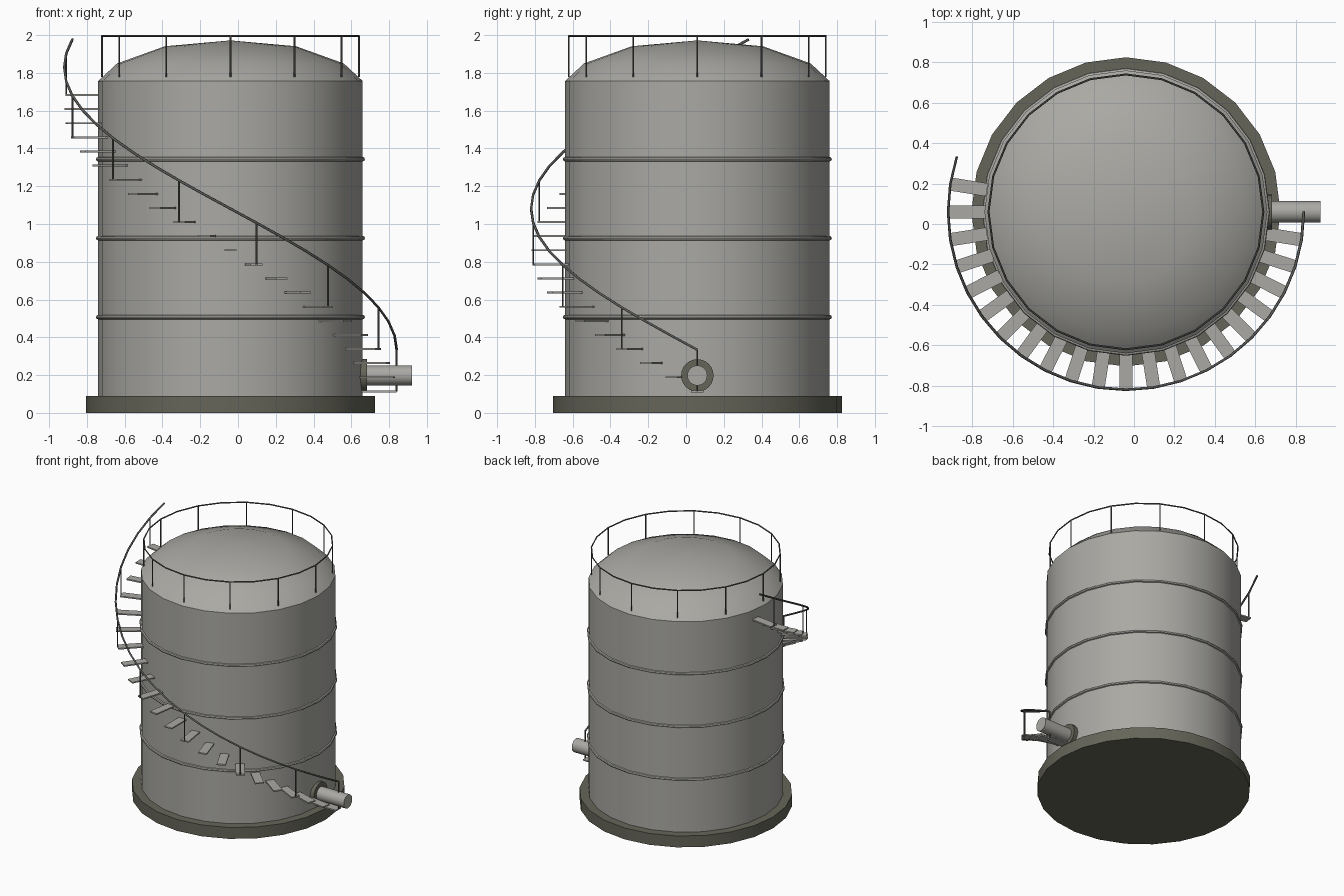
import bpy
from math import radians, sin, cos, pi
from mathutils import Vector

if "Cube" in bpy.data.objects:
    bpy.data.objects.remove(bpy.data.objects["Cube"])

CX, CY = -0.04, 0.06          # tank axis
SIDES = 24
STEP, RISE, FIRST = radians(9), 0.0747, 0.114
STAIR_R, RAIL_H = 0.88, 0.22


def material(name, colour):
    m = bpy.data.materials.new(name)
    m.use_nodes = True
    m.diffuse_color = (*colour, 1)
    m.node_tree.nodes["Principled BSDF"].inputs["Base Color"].default_value = (*colour, 1)
    return m


steel = material("grey steel", (0.40, 0.395, 0.37))
concrete = material("dark olive", (0.13, 0.13, 0.10))
dark = material("dark metal", (0.10, 0.10, 0.095))


def finish(name, mat, smooth=True):
    ob = bpy.context.object
    ob.name = name
    ob.data.materials.append(mat)
    if smooth:
        bpy.ops.object.shade_smooth_by_angle(angle=radians(30))
    return ob


def cylinder(name, mat, r, start, end, sides=SIDES):
    """Cylinder between two points."""
    a, b = Vector(start), Vector(end)
    d = b - a
    rot = (0, pi / 2, 0) if abs(d.x) > abs(d.z) else (0, 0, pi / 2)
    bpy.ops.mesh.primitive_cylinder_add(vertices=sides, radius=r, depth=d.length,
                                        location=(a + b) / 2, rotation=rot)
    return finish(name, mat)


def ring(name, mat, r, thick, z, minor=8):
    bpy.ops.mesh.primitive_torus_add(major_segments=SIDES, minor_segments=minor,
                                     major_radius=r, minor_radius=thick,
                                     location=(CX, CY, z))
    return finish(name, mat)


def polar(r, angle, z):
    return Vector((CX + r * cos(angle), CY + r * sin(angle), z))


# Base slab and tank shell
cylinder("base_slab", concrete, 0.765, (CX, CY, 0), (CX, CY, 0.09))
cylinder("tank_shell", steel, 0.70, (CX, CY, 0.09), (CX, CY, 1.757))

# Domed roof, a lathe of a short profile
profile = [(0.70, 1.757), (0.60, 1.85), (0.347, 1.941), (0, 1.972)]
verts, faces = [], []
for r, z in profile[:-1]:
    verts += [polar(r, 2 * pi * i / SIDES, z) for i in range(SIDES)]
verts.append(polar(0, 0, profile[-1][1]))
for i in range(SIDES):
    j = (i + 1) % SIDES
    for k in (0, SIDES):
        faces.append((k + i, k + j, k + SIDES + j, k + SIDES + i))
    faces.append((2 * SIDES + i, 2 * SIDES + j, 3 * SIDES))
mesh = bpy.data.meshes.new("domed_roof")
mesh.from_pydata(verts, [], faces)
roof = bpy.data.objects.new("domed_roof", mesh)
bpy.context.collection.objects.link(roof)
bpy.ops.object.select_all(action="DESELECT")
roof.select_set(True)
bpy.context.view_layer.objects.active = roof
finish("domed_roof", steel)

# Hoops around the shell
for n, z in enumerate((0.507, 0.925, 1.343)):
    ring(f"hoop_{n + 1}", steel, 0.70, 0.012, z)

# Roof railing
ring("roof_rail", dark, 0.68, 0.005, 1.995, 6)
for n in range(12):
    a = 2 * pi * n / 12
    cylinder(f"roof_rail_post_{n + 1}", dark, 0.005,
             polar(0.68, a, 1.778), polar(0.68, a, 1.995), 6)

# Outlet pipe and flange
cylinder("outlet_pipe", steel, 0.053, (0.60, CY, 0.198), (0.922, CY, 0.198))
cylinder("pipe_flange", concrete, 0.086, (0.645, CY, 0.198), (0.682, CY, 0.198))

# Spiral treads, with a post on every third one
for n in range(22):
    a, z = -n * STEP, FIRST + n * RISE
    bpy.ops.mesh.primitive_cube_add(size=1, location=polar(0.787, a, z), rotation=(0, 0, a))
    bpy.context.object.scale = (0.182, 0.065, 0.01)
    finish(f"tread_{n + 1}", steel, False)
    if n % 3 == 0:
        cylinder(f"stair_post_{n // 3 + 1}", dark, 0.005,
                 polar(STAIR_R, a, z), polar(STAIR_R, a, z + RAIL_H), 6)

# Spiral handrail
curve = bpy.data.curves.new("stair_handrail", "CURVE")
curve.dimensions = "3D"
curve.bevel_depth = 0.007
curve.bevel_resolution = 1
curve.use_fill_caps = True
spline = curve.splines.new("POLY")
spline.points.add(22)
for n, p in enumerate(spline.points):
    p.co = (*polar(STAIR_R, -n * STEP, FIRST + n * RISE + RAIL_H), 1)
curve.materials.append(dark)
bpy.context.collection.objects.link(bpy.data.objects.new("stair_handrail", curve))
